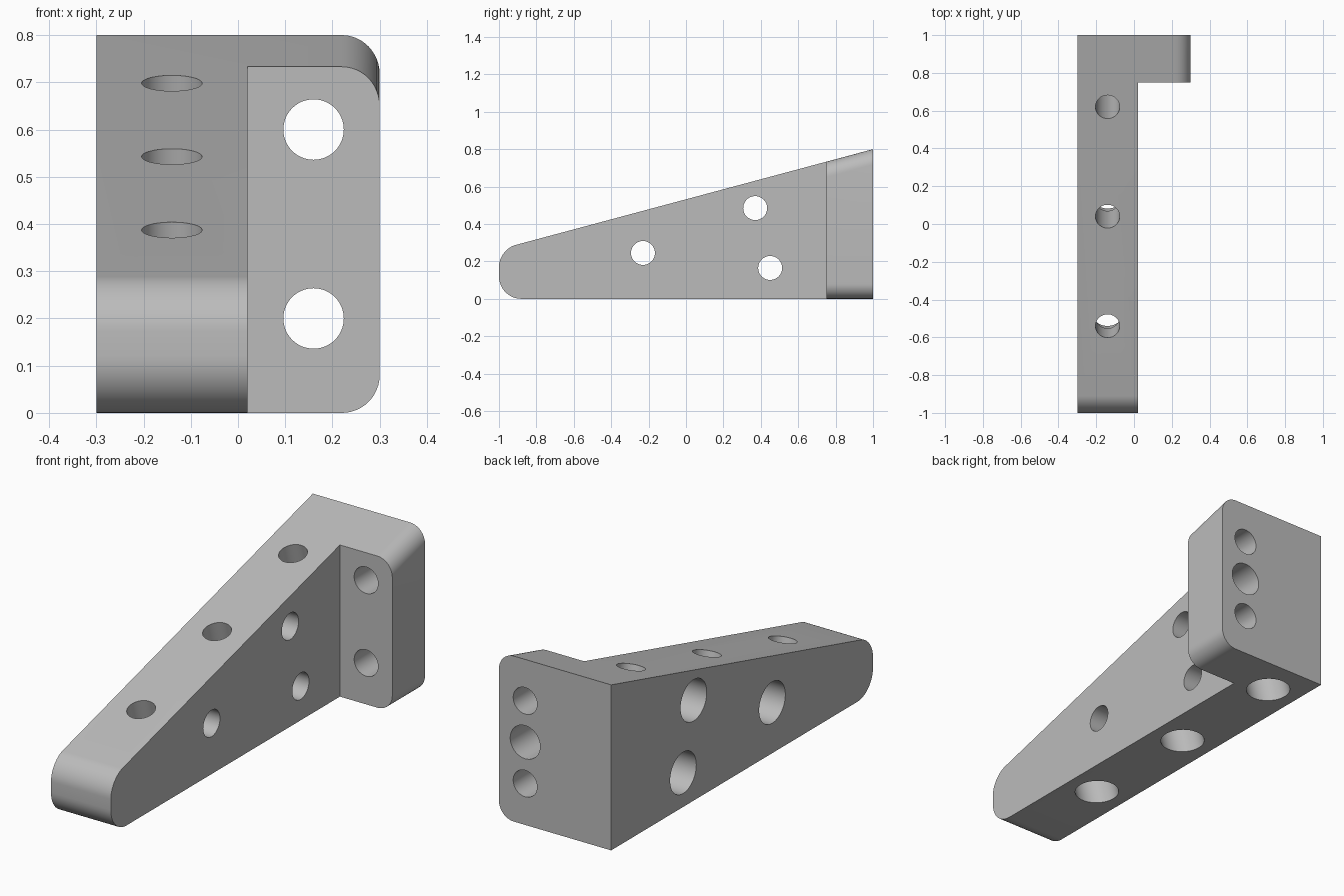
import bpy, bmesh, math
from mathutils import Vector

if "Cube" in bpy.data.objects:
    bpy.data.objects.remove(bpy.data.objects["Cube"])

SLOPE = math.tan(math.radians(15))
ARM_X = -0.14          # centre line of the arm
FLANGE_X = 0.16        # centre line of the flange
SIDES = 64


def top_z(y):
    return 0.8 - SLOPE * (1 - y)


def round_edges(bm, test, size):
    edges = [e for e in bm.edges if test(*[v.co for v in e.verts])]
    bmesh.ops.bevel(bm, geom=edges, offset=size, offset_type='OFFSET',
                    segments=12, profile=0.5, affect='EDGES')


def drill(bm, start, direction, steps):
    """Stepped round cutter: steps are (radius, distance along the axis)."""
    start, axis = Vector(start), Vector(direction).normalized()
    u = axis.orthogonal().normalized()
    w = axis.cross(u)
    rings = []
    for radius, dist in steps:
        angles = [math.tau * i / SIDES for i in range(SIDES)]
        rings.append([bm.verts.new(start + axis * dist + radius *
                      (u * math.cos(a) + w * math.sin(a))) for a in angles])
    for a, b in zip(rings, rings[1:]):
        for i in range(SIDES):
            j = (i + 1) % SIDES
            bm.faces.new((a[i], a[j], b[j], b[i]))
    bm.faces.new(rings[0][::-1])
    bm.faces.new(rings[-1])


def make_object(name, bm):
    bmesh.ops.recalc_face_normals(bm, faces=bm.faces[:])
    mesh = bpy.data.meshes.new(name)
    bm.to_mesh(mesh)
    bm.free()
    obj = bpy.data.objects.new(name, mesh)
    bpy.context.collection.objects.link(obj)
    return obj


# Body: L-shaped plan raised to the sloping top
plan = [(-0.3, -1), (0.02, -1), (0.02, 0.75), (0.3, 0.75), (0.3, 1), (-0.3, 1)]
bm = bmesh.new()
low = [bm.verts.new((x, y, 0)) for x, y in plan]
high = [bm.verts.new((x, y, top_z(y))) for x, y in plan]
bm.faces.new(low[::-1])
bm.faces.new(high)
for i in range(len(plan)):
    j = (i + 1) % len(plan)
    bm.faces.new((low[i], low[j], high[j], high[i]))

# Rounded nose, then rounded outer corners of the flange
nose_top = 0.12 * math.tan(math.radians(37.5))
round_edges(bm, lambda a, b: a.y == b.y == -1 and a.z == b.z == 0, 0.12)
round_edges(bm, lambda a, b: abs(a.y + 1) + abs(b.y + 1) < 1e-4
            and min(a.z, b.z) > 0.2, nose_top)
round_edges(bm, lambda a, b: min(a.x, b.x) > 0.299 and abs(a.y - b.y) > 0.1, 0.08)
body = make_object("angle_bracket", bm)

# Holes
bm = bmesh.new()
for y in (0.62, 0.04, -0.54):                    # counterbored from below
    z = top_z(y)
    length = z / math.cos(math.radians(15))
    drill(bm, (ARM_X, y + z * SLOPE, 0), (0, -SLOPE, 1),
          [(0.1, -0.1), (0.1, 0.21), (0.064, 0.21), (0.064, length + 0.1)])
for y, z in ((-0.23, 0.245), (0.37, 0.485), (0.45, 0.165)):   # side holes
    drill(bm, (-0.3, y, z), (1, 0, 0),
          [(0.1, -0.1), (0.1, 0.2), (0.064, 0.2), (0.064, 0.4)])
for z in (0.2, 0.6):                             # flange bolt holes
    drill(bm, (FLANGE_X, 1, z), (0, -1, 0), [(0.064, -0.1), (0.064, 0.35)])
drill(bm, (FLANGE_X, 1, 0.4), (0, -1, 0), [(0.08, -0.1), (0.08, 0.2)])
cutter = make_object("hole_cutter", bm)
cutter.hide_render = True

# Cut the holes and drop the cutter
mod = body.modifiers.new("holes", 'BOOLEAN')
mod.operation = 'DIFFERENCE'
mod.solver = 'EXACT'
mod.object = cutter
bpy.ops.object.select_all(action='DESELECT')
body.select_set(True)
bpy.context.view_layer.objects.active = body
bpy.ops.object.modifier_apply(modifier=mod.name)
bpy.data.objects.remove(cutter)

# Colour and shading
grey = bpy.data.materials.new("plain_grey")
grey.use_nodes = True
colour = (0.5, 0.5, 0.5, 1)
grey.diffuse_color = colour
grey.node_tree.nodes["Principled BSDF"].inputs["Base Color"].default_value = colour
body.data.materials.clear()
body.data.materials.append(grey)
bpy.ops.object.shade_smooth_by_angle(angle=math.radians(14))
